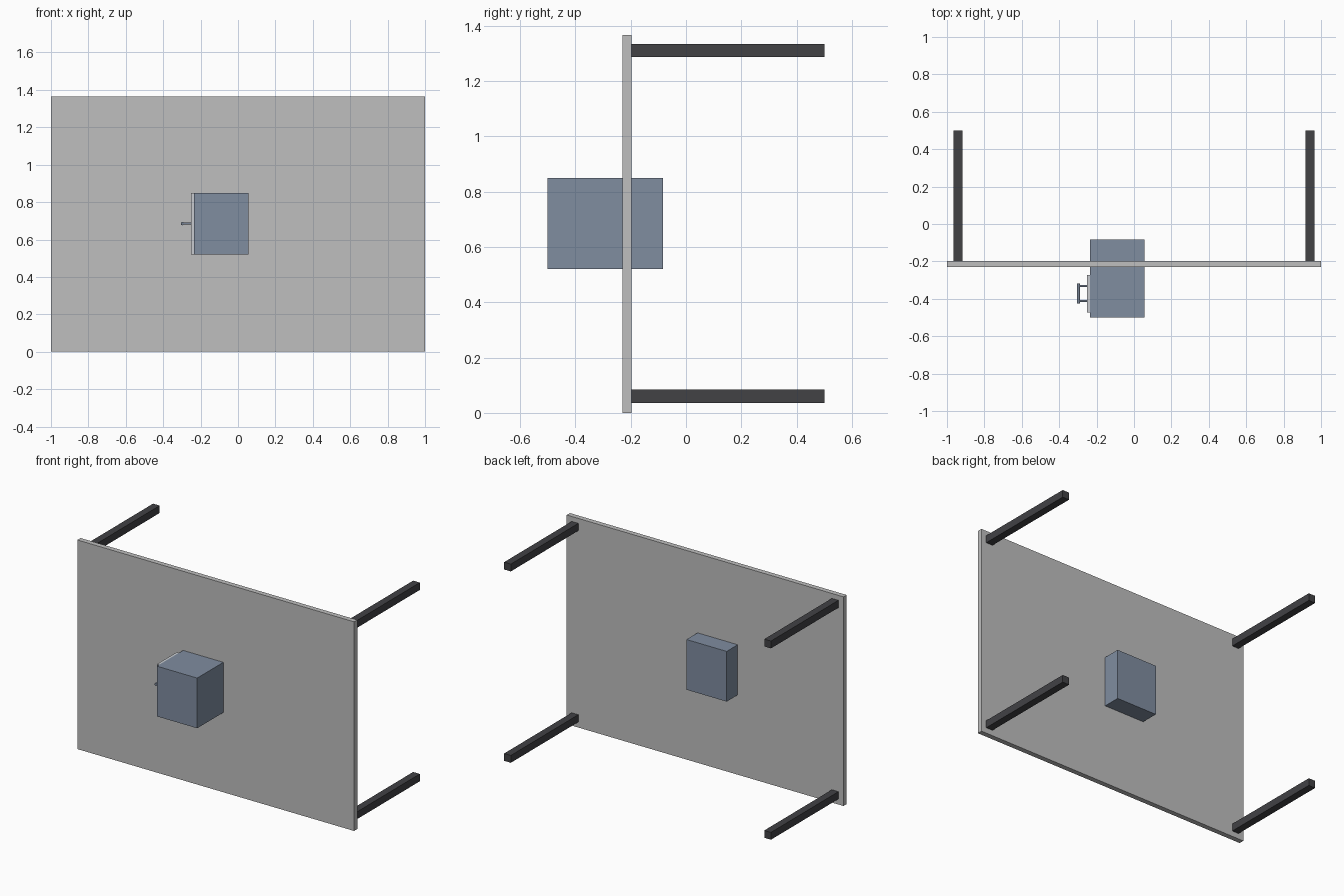
import bpy
from mathutils import Vector

cube = bpy.data.objects.get("Cube")
if cube:
    bpy.data.objects.remove(cube, do_unlink=True)


def material(name, rgb):
    mat = bpy.data.materials.new(name)
    mat.use_nodes = True
    mat.diffuse_color = (*rgb, 1)
    mat.node_tree.nodes["Principled BSDF"].inputs["Base Color"].default_value = (*rgb, 1)
    return mat


light_grey = material("light grey", (0.52, 0.52, 0.52))
charcoal = material("charcoal", (0.054, 0.054, 0.06))
slate_blue = material("slate blue", (0.215, 0.266, 0.352))
pale_grey = material("pale grey", (0.58, 0.60, 0.63))
steel = material("steel blue grey", (0.18, 0.22, 0.29))


def box(name, low, high, mat):
    """Box spanning two opposite corners."""
    low, high = Vector(low), Vector(high)
    bpy.ops.mesh.primitive_cube_add(size=1, location=(low + high) / 2)
    obj = bpy.context.object
    obj.name = name
    obj.scale = high - low
    bpy.ops.object.transform_apply(location=False, rotation=False, scale=True)
    obj.data.materials.append(mat)


def rod(name, start, end, radius, mat):
    """Round rod between two points."""
    start, end = Vector(start), Vector(end)
    axis = end - start
    bpy.ops.mesh.primitive_cylinder_add(
        vertices=16, radius=radius, depth=axis.length, location=(start + end) / 2,
        rotation=axis.to_track_quat("Z", "Y").to_euler())
    obj = bpy.context.object
    obj.name = name
    bpy.ops.object.shade_smooth_by_angle()
    obj.data.materials.append(mat)


# Upright slab
box("table_top", (-1, -0.23, 0), (1, -0.197, 1.366), light_grey)

# Four legs pointing backwards from the slab corners
for side, x in (("right", -0.94), ("left", 0.94)):
    for level, z in (("lower", 0.06), ("upper", 1.31)):
        box(f"{level}_{side}_leg", (x - 0.024, -0.197, z - 0.024),
            (x + 0.024, 0.5, z + 0.024), charcoal)

# Cabinet passing through the slab, with its front panel on one side
box("cabinet", (-0.236, -0.5, 0.521), (0.055, -0.083, 0.849), slate_blue)
box("cabinet_panel", (-0.252, -0.474, 0.521), (-0.236, -0.272, 0.849), pale_grey)

# Handle: grip bar on two posts
rod("handle_bar", (-0.297, -0.425, 0.685), (-0.297, -0.318, 0.685), 0.009, steel)
for name, y in (("front", -0.412), ("back", -0.332)):
    rod(f"handle_{name}_post", (-0.252, y, 0.685), (-0.297, y, 0.685), 0.006, steel)
